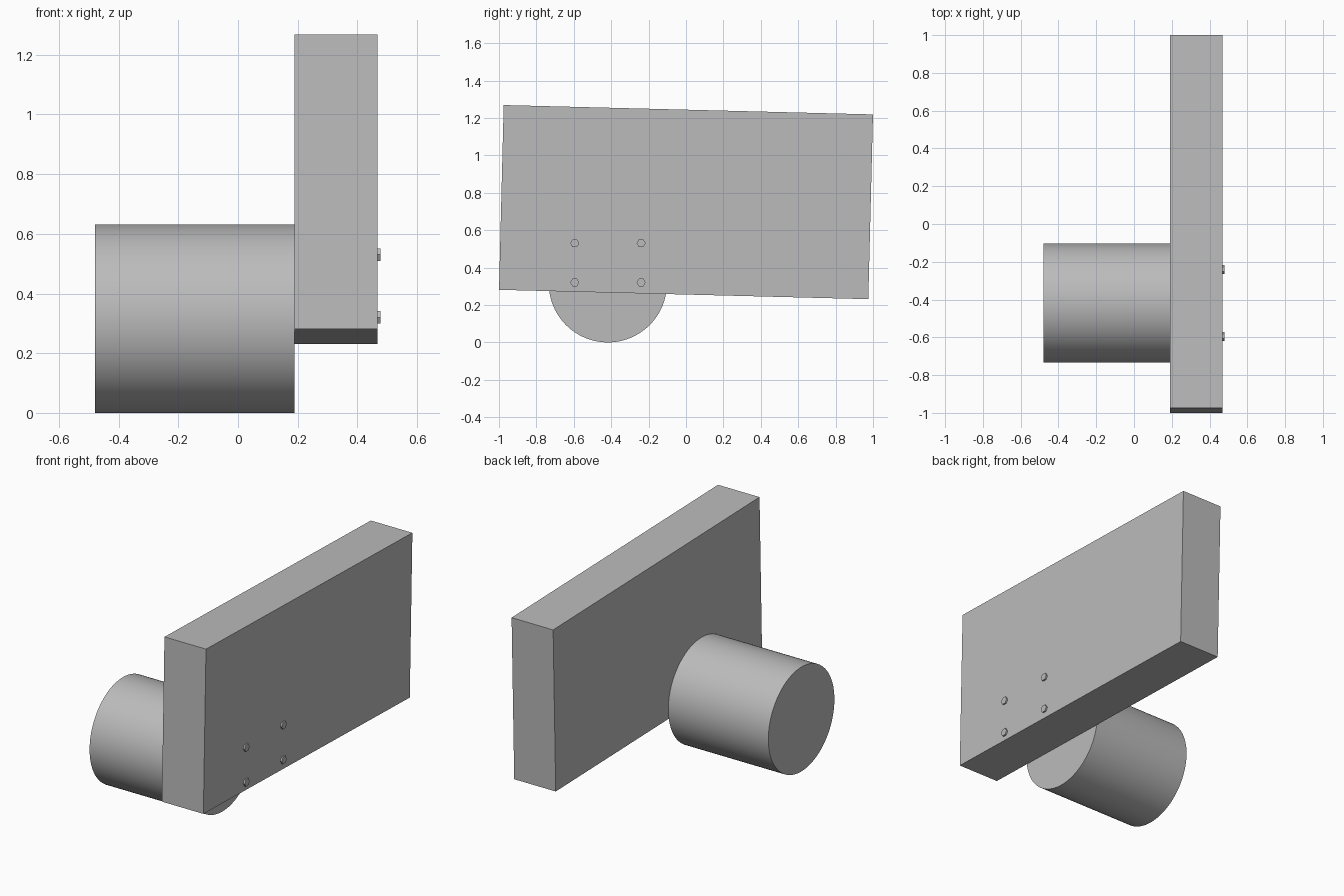
import bpy
import math

cube = bpy.data.objects.get("Cube")
if cube:
    bpy.data.objects.remove(cube, do_unlink=True)

# One plain grey for everything
grey = bpy.data.materials.new("light_grey")
grey.use_nodes = True
colour = (0.5, 0.5, 0.5, 1)
grey.diffuse_color = colour
grey.node_tree.nodes["Principled BSDF"].inputs["Base Color"].default_value = colour


def finish(name):
    obj = bpy.context.object
    obj.name = name
    obj.data.materials.append(grey)
    return obj


def rod(name, x0, x1, y, z, radius, sides):
    """Prism or cylinder lying along x."""
    bpy.ops.mesh.primitive_cylinder_add(
        vertices=sides, radius=radius, depth=x1 - x0,
        location=((x0 + x1) / 2, y, z), rotation=(0, math.pi / 2, 0))
    return finish(name)


# Slightly tilted slab
bpy.ops.mesh.primitive_cube_add(size=1, location=(0.329, 0, 0.75),
                                rotation=(-0.0253, 0, 0))
slab = finish("slab")
slab.scale = (0.278, 1.975, 0.988)

# Round drum on the slab's right face
rod("drum", -0.48, 0.19, -0.418, 0.316, 0.316, 96)
bpy.ops.object.shade_smooth_by_angle(angle=math.radians(30))

# Four hexagonal bolt heads on the left face
for side, y in (("front", -0.595), ("back", -0.24)):
    for level, z in (("lower", 0.32), ("upper", 0.53)):
        rod(f"bolt_{side}_{level}", 0.46, 0.478, y, z, 0.024, 6)
